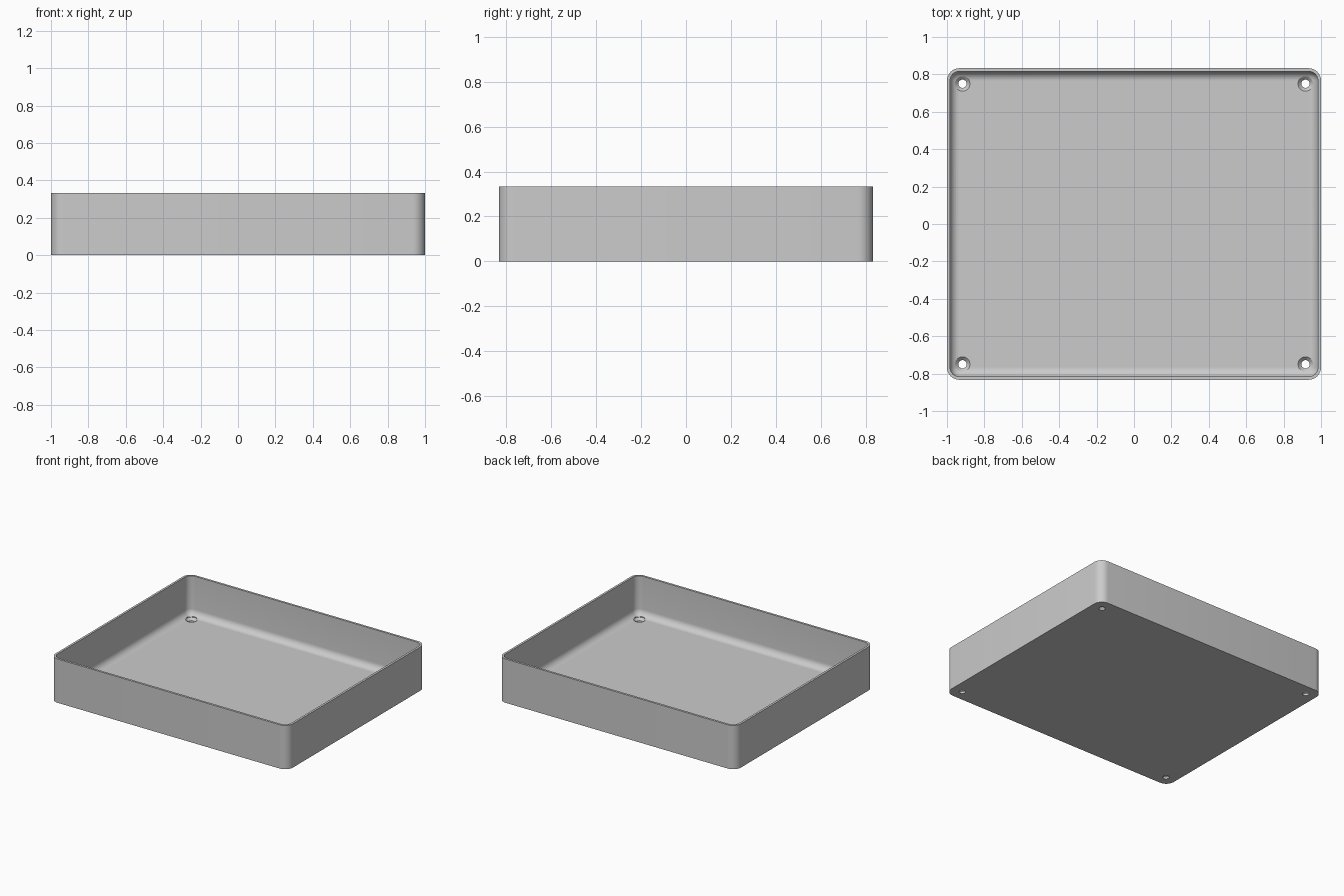
import bpy, bmesh
from math import sin, cos, pi, radians

cube = bpy.data.objects.get("Cube")
if cube:
    bpy.data.objects.remove(cube, do_unlink=True)

HX, HY, HEIGHT = 1.0, 0.833, 0.333
WALL, FLOOR, FILLET, CORNER = 0.0167, 0.033, 0.05, 0.0667
STEPS = 8

grey = bpy.data.materials.new("plain grey")
grey.use_nodes = True
grey.diffuse_color = (0.6, 0.6, 0.6, 1)
grey.node_tree.nodes["Principled BSDF"].inputs["Base Color"].default_value = (0.6, 0.6, 0.6, 1)


def rounded_ring(bm, inset, z):
    """Rounded rectangle of vertices, inset from the outer wall."""
    r = max(CORNER - inset, 0)
    ring = []
    for k, (sx, sy) in enumerate([(1, 1), (-1, 1), (-1, -1), (1, -1)]):
        for i in range(STEPS + 1):
            a = (k + i / STEPS) * pi / 2
            ring.append(bm.verts.new((sx * (HX - inset - r) + r * cos(a),
                                      sy * (HY - inset - r) + r * sin(a), z)))
    return ring


def circle_ring(bm, x, y, r, z, sides=32):
    return [bm.verts.new((x + r * cos(2 * pi * i / sides),
                          y + r * sin(2 * pi * i / sides), z)) for i in range(sides)]


def skin(bm, rings):
    """Join rings with quads and cap both ends."""
    for lo, hi in zip(rings, rings[1:]):
        n = len(lo)
        for i in range(n):
            j = (i + 1) % n
            bm.faces.new((lo[i], lo[j], hi[j], hi[i]))
    bm.faces.new(rings[0][::-1])
    bm.faces.new(rings[-1])


def make_object(name, bm):
    bmesh.ops.remove_doubles(bm, verts=bm.verts, dist=1e-5)
    bmesh.ops.recalc_face_normals(bm, faces=bm.faces)
    mesh = bpy.data.meshes.new(name)
    bm.to_mesh(mesh)
    bm.free()
    mesh.materials.append(grey)
    obj = bpy.data.objects.new(name, mesh)
    bpy.context.collection.objects.link(obj)
    return obj


# Tray shell: outer wall, rim, inner wall, then the fillet into the floor
bm = bmesh.new()
rings = [rounded_ring(bm, 0, 0), rounded_ring(bm, 0, HEIGHT), rounded_ring(bm, WALL, HEIGHT)]
for i in range(STEPS + 1):
    a = i / STEPS * pi / 2
    rings.append(rounded_ring(bm, WALL + FILLET * (1 - cos(a)), FLOOR + FILLET * (1 - sin(a))))
skin(bm, rings)
tray = make_object("tray", bm)

# Countersunk screw holes in the four corners
bm = bmesh.new()
for x in (-0.917, 0.917):
    for y in (-0.75, 0.75):
        profile = [(0.022, -0.05), (0.022, 0.015), (0.04, FLOOR), (0.04, 0.12)]
        skin(bm, [circle_ring(bm, x, y, r, z) for r, z in profile])
cutter = make_object("screw_hole_cutter", bm)
cutter.hide_render = True

holes = tray.modifiers.new("screw holes", 'BOOLEAN')
holes.operation = 'DIFFERENCE'
holes.solver = 'EXACT'
holes.object = cutter

bpy.ops.object.select_all(action='DESELECT')
tray.select_set(True)
bpy.context.view_layer.objects.active = tray
bpy.ops.object.modifier_apply(modifier=holes.name)
bpy.data.objects.remove(cutter, do_unlink=True)
bpy.ops.object.shade_smooth_by_angle(angle=radians(30))
